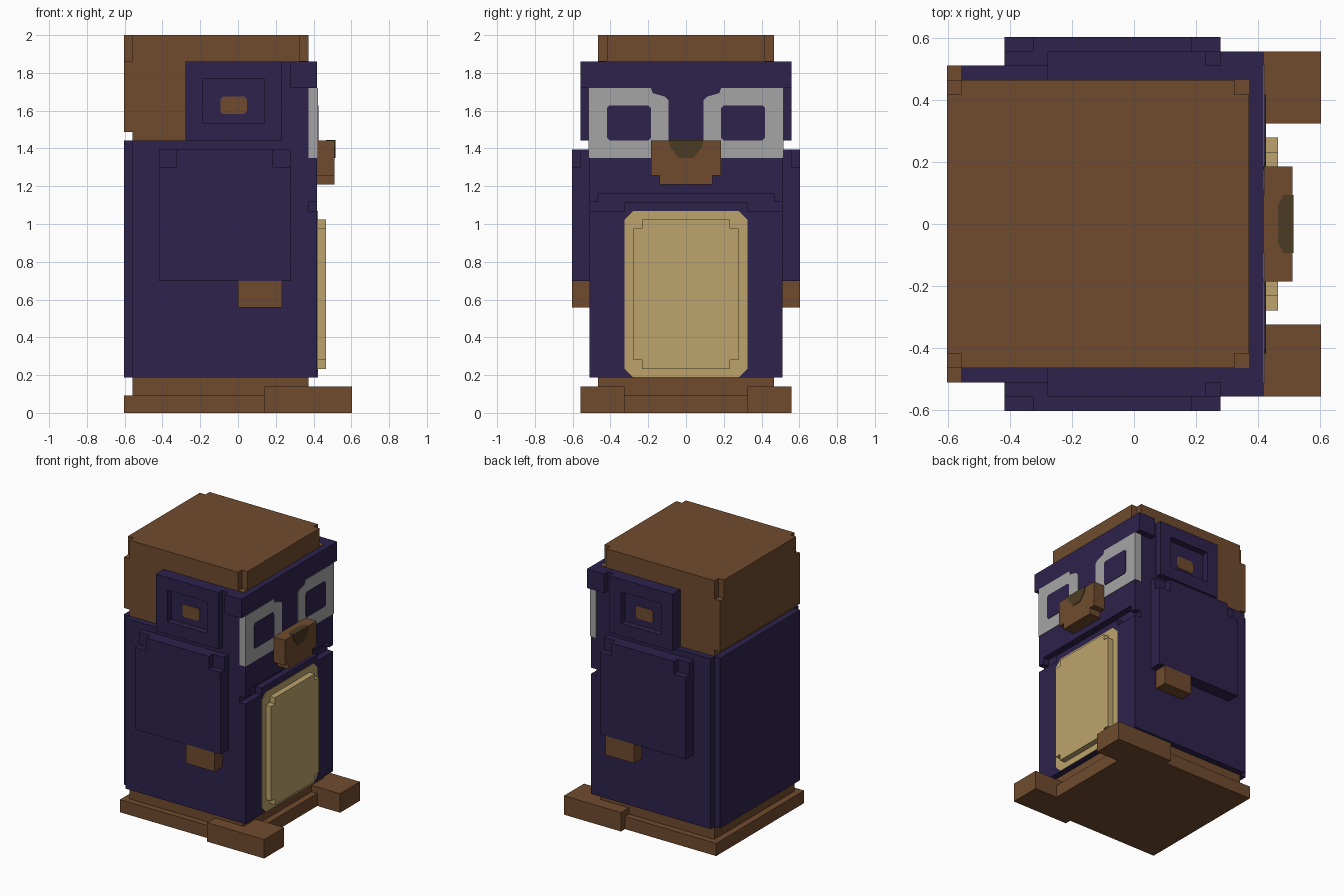
import bpy, bmesh
from mathutils import Vector

cube = bpy.data.objects.get("Cube")
if cube:
    bpy.data.objects.remove(cube, do_unlink=True)

U = 2 / 43      # one block unit
P = 0.08        # thickness of painted plates, in block units


def material(name, rgb):
    m = bpy.data.materials.new(name)
    m.use_nodes = True
    lin = [((c / 255 + 0.055) / 1.055) ** 2.4 for c in rgb] + [1]
    m.diffuse_color = lin
    m.node_tree.nodes["Principled BSDF"].inputs["Base Color"].default_value = lin
    return m


BLUE = material("dark_indigo", (45, 34, 76))
BROWN = material("brown", (112, 75, 46))
TAN = material("tan", (189, 164, 108))
GREY = material("light_grey", (165, 165, 165))
OLIVE = material("dark_olive", (75, 59, 36))


def finish(name, bm, mat):
    bmesh.ops.recalc_face_normals(bm, faces=bm.faces[:])
    bmesh.ops.scale(bm, vec=(U, U, U), verts=bm.verts[:])
    me = bpy.data.meshes.new(name)
    bm.to_mesh(me)
    bm.free()
    me.materials.append(mat)
    ob = bpy.data.objects.new(name, me)
    bpy.context.collection.objects.link(ob)
    return ob


def prism_mesh(pts, axis, lo, hi):
    """Extrude a 2D outline (the other two axes, in order) along an axis."""
    bm = bmesh.new()
    verts = []
    for p in pts:
        c = list(p)
        c.insert(axis, lo)
        verts.append(bm.verts.new(c))
    face = bm.faces.new(verts)
    new = bmesh.ops.extrude_face_region(bm, geom=[face])["geom"]
    step = Vector((0, 0, 0))
    step[axis] = hi - lo
    bmesh.ops.translate(bm, vec=step, verts=[v for v in new if isinstance(v, bmesh.types.BMVert)])
    return bm


def prism(name, pts, axis, lo, hi, mat):
    return finish(name, prism_mesh(pts, axis, lo, hi), mat)


def rect(a0, a1, b0, b1):
    return [(a0, b0), (a1, b0), (a1, b1), (a0, b1)]


def box(name, x, y, z, mat):
    return prism(name, rect(*x, *y), 2, *z, mat)


def chamfered(a0, a1, b0, b1, c):
    return [(a0 + c, b0), (a1 - c, b0), (a1, b0 + c), (a1, b1 - c),
            (a1 - c, b1), (a0 + c, b1), (a0, b1 - c), (a0, b0 + c)]


def notched(a0, a1, b0, b1, c):
    return [(a0 + c, b0), (a1 - c, b0), (a1 - c, b0 + c), (a1, b0 + c),
            (a1, b1 - c), (a1 - c, b1 - c), (a1 - c, b1), (a0 + c, b1),
            (a0 + c, b1 - c), (a0, b1 - c), (a0, b0 + c), (a0 + c, b0 + c)]


# Base
box("base", (-13, 9), (-11, 11), (0, 2), BROWN)
box("base_step", (-12, 8), (-10, 10), (2, 4), BROWN)

# Body: core, rear slab and two chest panels with a stepped crease between
box("body", (-12, 8), (-11, 11), (4, 31), BLUE)
box("body_rear_slab", (-13, -12), (-10, 10), (4, 31), BLUE)
prism("lower_chest", [(-11, 4), (11, 4), (11, 23), (7, 23), (7, 24),
                      (-7, 24), (-7, 23), (-11, 23)], 0, 8, 9, BLUE)
prism("upper_chest", [(-11, 24), (-10, 24), (-10, 25), (10, 25), (10, 24),
                      (11, 24), (11, 31), (-11, 31)], 0, 8, 9, BLUE)

# Belly: painted patch and raised panel
prism("belly_patch", chamfered(-7, 7, 4, 23, 1), 0, 9, 9 + P, TAN)
prism("belly_panel", notched(-6, 6, 5, 22, 1), 0, 9, 10, TAN)

# Head and brow
box("head", (-6, 9), (-11, 11), (31, 40), BLUE)
box("brow", (6, 9), (-12, 12), (37, 40), BLUE)

# Hair
box("hair_nape", (-12, -6), (-10, 10), (31, 32), BROWN)
box("hair_rear", (-13, -6), (-10, 10), (32, 40), BROWN)
box("hair_underlayer", (-13, 8), (-10, 10), (39, 40 + P), BROWN)
prism("hair_cap", notched(-13, 8, -10, 10, 1), 2, 40, 43, BROWN)

# Beak with a dark patch on its front and top
prism("beak", [(-3, 26), (3, 26), (3, 27), (4, 27), (4, 31), (-4, 31),
               (-4, 27), (-3, 27)], 0, 9, 11, BROWN)
prism("beak_patch_face", [(-2, 31), (-1.8, 30.2), (-0.8, 29), (0.8, 29),
                          (1.8, 30.2), (2, 31)], 0, 11, 11 + P, OLIVE)
prism("beak_patch_top", [(10, -1.3), (10.4, -2), (11 + P, -2), (11 + P, 2),
                         (10.4, 2), (10, 1.3)], 2, 31, 31 + P, OLIVE)

# Paired parts on the front (-y) and back (+y) sides
EYE = [(11, 29), (11, 37), (4, 37), (3.8, 36.4), (2.4, 36), (2, 35.6), (2, 31), (4, 31), (4, 29)]
for side, s in (("front", -1), ("back", 1)):
    def flip(pts):
        return [(s * a, b) for a, b in pts]

    box(side + "_foot", (3, 13), (s * 7, s * 12), (0, 3), BROWN)

    # Wing with stepped shoulders and a brown tip
    box(side + "_wing", (-9, 6), (s * 11, s * 12), (15, 30), BLUE)
    prism(side + "_wing_cover", [(-9, 15), (6, 15), (6, 28), (4, 28), (4, 30),
                                 (-7, 30), (-7, 28), (-9, 28)], 1, s * 12, s * 13, BLUE)
    box(side + "_wing_tip", (0, 5), (s * 11, s * 13), (12, 15), BROWN)

    # Ear block with a recessed centre
    bm = prism_mesh(rect(-6, 5, 31, 40), 1, s * 10, s * 12)
    bmesh.ops.recalc_face_normals(bm, faces=bm.faces[:])
    outer = max(bm.faces, key=lambda f: s * f.calc_center_median().y)
    bmesh.ops.inset_region(bm, faces=[outer], thickness=2, use_even_offset=True)
    inner = bmesh.ops.extrude_discrete_faces(bm, faces=[outer])["faces"][0]
    bmesh.ops.translate(bm, vec=(0, -s, 0), verts=inner.verts[:])
    finish(side + "_ear", bm, BLUE)
    prism(side + "_ear_spot", chamfered(-2, 1, 34, 36, 0.3), 1, s * 11, s * (11 + P), BROWN)

    # Eye surround wrapping round the face edge, with the eye on top
    prism(side + "_eye_surround", flip(EYE), 0, 9, 9 + P, GREY)
    box(side + "_eye_surround_edge", (8, 9 + P), (s * 11, s * (11 + P)), (29, 37), GREY)
    prism(side + "_eye", flip(chamfered(4, 9, 31, 35, 0.3)), 0, 9, 9 + 2 * P, BLUE)
